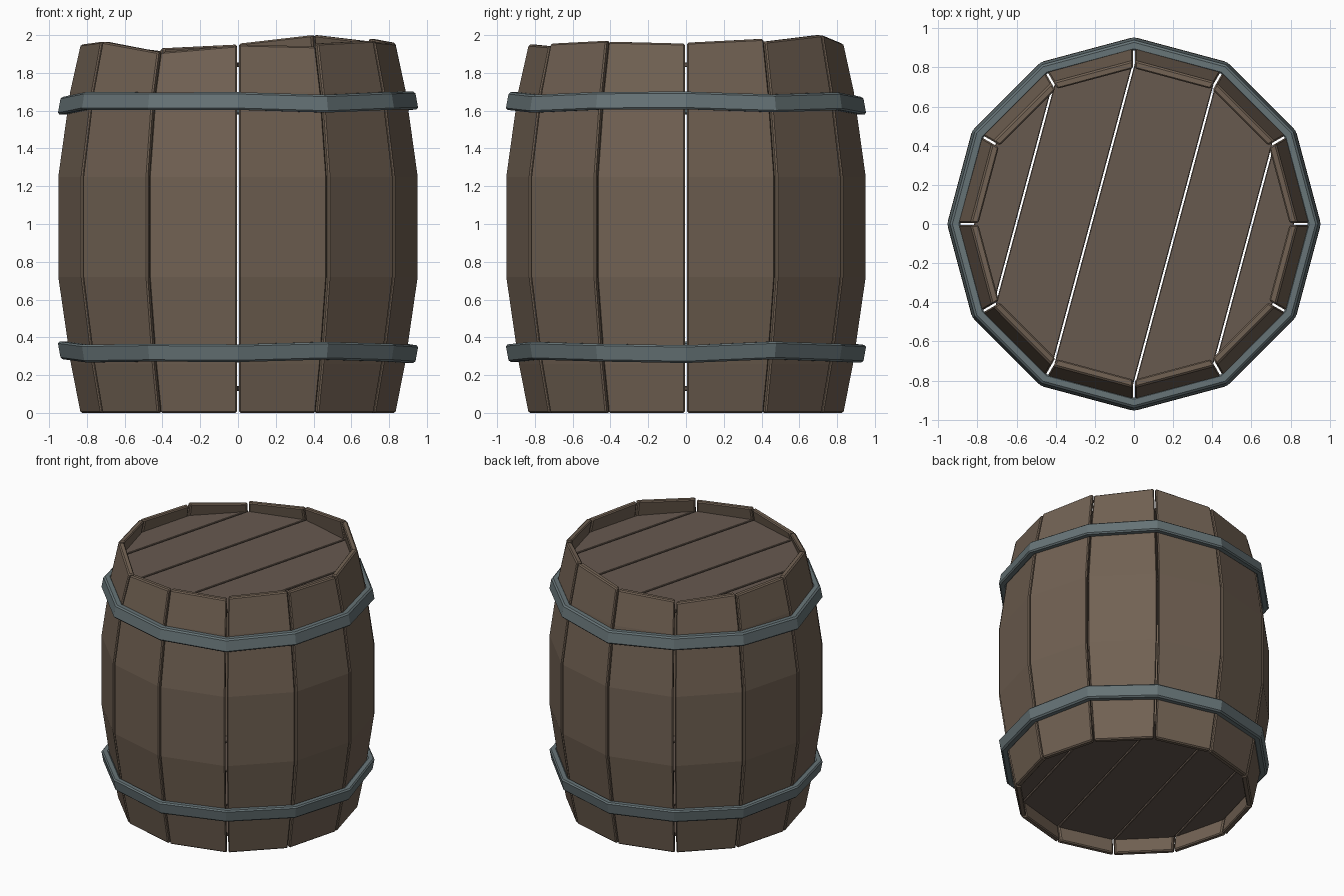
import bpy, bmesh
from math import cos, sin, radians
from mathutils import Vector

if "Cube" in bpy.data.objects:
    bpy.data.objects.remove(bpy.data.objects["Cube"])


def material(name, rgb):
    m = bpy.data.materials.new(name)
    m.diffuse_color = (*rgb, 1)
    m.use_nodes = True
    m.node_tree.nodes["Principled BSDF"].inputs["Base Color"].default_value = m.diffuse_color
    return m


WOOD = material("aged_wood", (0.165, 0.12, 0.086))
LID_WOOD = material("lid_wood", (0.135, 0.10, 0.078))
IRON = material("hoop_iron", (0.135, 0.175, 0.185))


def polar(deg, r, z=0.0):
    return Vector((r * cos(radians(deg)), r * sin(radians(deg)), z))


def loft(name, sections, mat, bevel, closed=False):
    """Skin a list of equal-length point loops, capped or closed into a ring."""
    bm = bmesh.new()
    loops = [[bm.verts.new(p) for p in s] for s in sections]
    n = len(loops[0])
    pairs = list(zip(loops, loops[1:]))
    if closed:
        pairs.append((loops[-1], loops[0]))
    else:
        bm.faces.new(loops[0])
        bm.faces.new(loops[-1])
    for a, b in pairs:
        for i in range(n):
            j = (i + 1) % n
            bm.faces.new((a[i], a[j], b[j], b[i]))
    bmesh.ops.recalc_face_normals(bm, faces=bm.faces)
    me = bpy.data.meshes.new(name)
    bm.to_mesh(me)
    bm.free()
    me.materials.append(mat)
    ob = bpy.data.objects.new(name, me)
    bpy.context.collection.objects.link(ob)
    mod = ob.modifiers.new("edge_bevel", "BEVEL")
    mod.width = bevel
    mod.segments = 1
    mod.limit_method = "ANGLE"
    mod.angle_limit = radians(40)
    return ob


# Staves: twelve bowed boards with uneven sawn tops
PROFILE = [(0.0, 0.837), (0.26, 0.888), (0.72, 0.955), (1.25, 0.955), (1.70, 0.892)]
THICK, GAP = 0.042, 0.006
TOPS = [(1.96, 1.98), (1.965, 2.0), (2.0, 1.955), (1.95, 1.93), (1.915, 1.95),
        (1.94, 1.95), (1.95, 1.965), (1.965, 1.91), (1.91, 1.945),
        (1.95, 1.94), (1.955, 1.97), (1.965, 1.955)]

for k, (za, zb) in enumerate(TOPS):
    a, b = k * 30, k * 30 + 30
    side = (polar(b, 1) - polar(a, 1)).normalized() * GAP
    rings = [(r, z, z) for z, r in PROFILE] + [(0.836, za, zb)]
    sections = [[polar(a, r, z1) + side, polar(b, r, z2) - side,
                 polar(b, r - THICK, z2) - side, polar(a, r - THICK, z1) + side]
                for r, z1, z2 in rings]
    loft(f"stave_{k + 1:02d}", sections, WOOD, 0.008)

# Lids: five planks each, cut along lines joining the stave corners
PLANKS = [(120, 150, 180, 210), (90, 120, 210, 240), (60, 90, 240, 270),
          (30, 60, 270, 300), (300, 330, 0, 30)]
across = polar(165, 1)
for label, z0, z1 in (("bottom", 0.117, 0.142), ("top", 1.83, 1.856)):
    for i, angles in enumerate(PLANKS):
        pts = [polar(d, 0.822) for d in angles]
        mid = sum((p.dot(across) for p in pts)) / 4
        pts = [p - across * (0.005 if p.dot(across) > mid else -0.005) for p in pts]
        loft(f"{label}_lid_plank_{i + 1}",
             [[p + Vector((0, 0, z)) for p in pts] for z in (z0, z1)], LID_WOOD, 0.004)

# Hoops: slightly wavy tapered iron bands
WAVE_TOP = [0.008, -0.007, 0.004, -0.02, 0.006, 0.0, -0.02, 0.006, 0.004, 0.005, -0.009, 0.006]
WAVE_LOW = [-0.008, 0.012, 0.0, -0.006, 0.008, -0.004, 0.012, -0.005, 0.0, -0.003, 0.01, 0.0]
for label, zc, flip, wave in (("upper", 1.645, 1, WAVE_TOP), ("lower", 0.32, -1, WAVE_LOW)):
    band = [(0.955, -0.046), (0.938, 0.048), (0.885, 0.048), (0.902, -0.046)]
    sections = [[polar(k * 30, r, zc + w + flip * h) for r, h in band]
                for k, w in enumerate(wave)]
    loft(f"{label}_hoop", sections, IRON, 0.01, closed=True)
